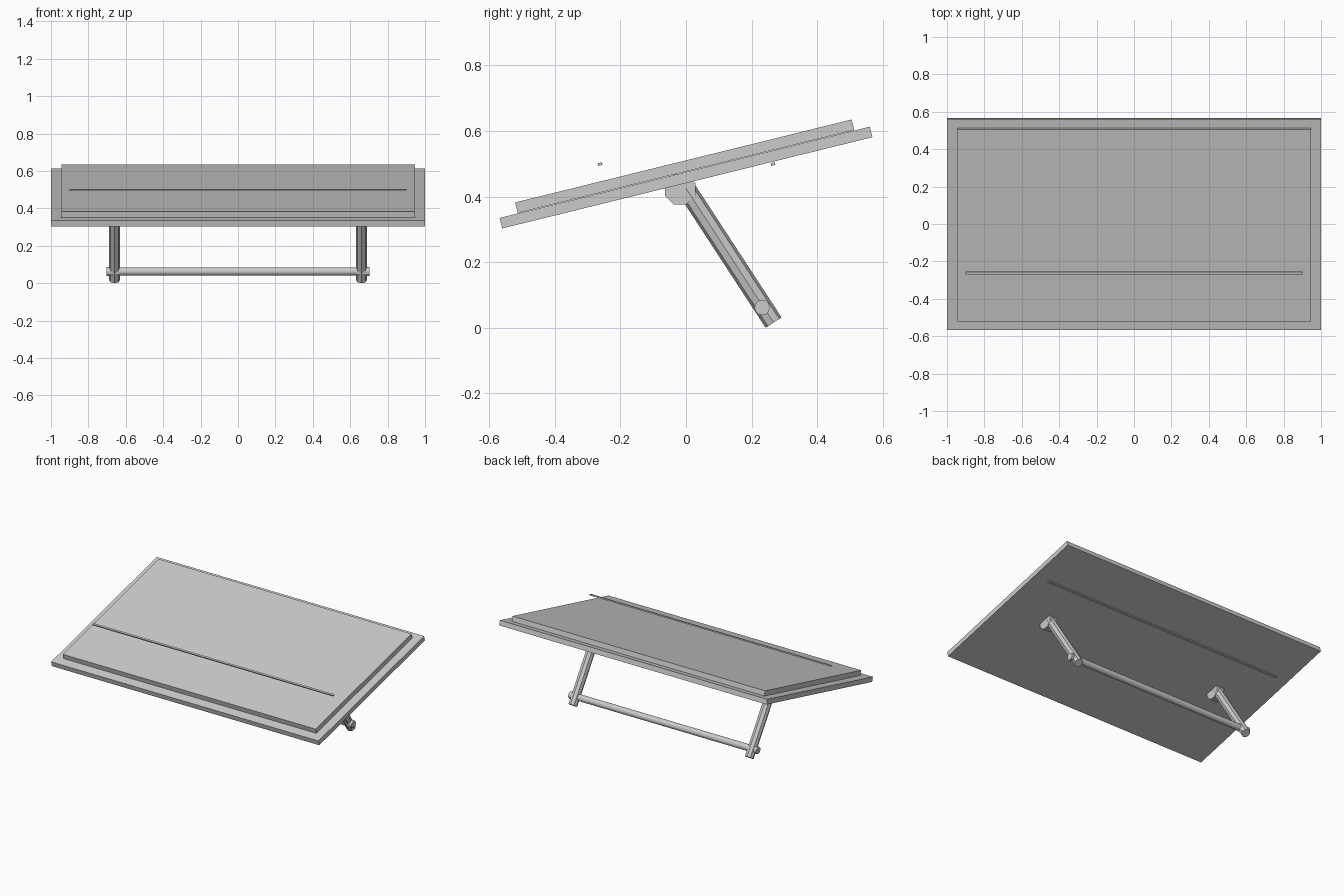
import bpy
from math import atan, atan2, hypot, pi

if "Cube" in bpy.data.objects:
    bpy.data.objects.remove(bpy.data.objects["Cube"])

TILT = atan(0.2465)


def box(name, loc, size):
    """Box tilted with the table top."""
    bpy.ops.mesh.primitive_cube_add(size=1, location=loc, rotation=(TILT, 0, 0))
    ob = bpy.context.object
    ob.name = name
    ob.scale = size
    bpy.ops.object.transform_apply(location=False, rotation=False, scale=True)
    return ob


def rod_x(name, x, y, z, radius, length, sides, spin=0.0):
    """Cylinder lying along x."""
    bpy.ops.mesh.primitive_cylinder_add(vertices=sides, radius=radius, depth=length,
                                        location=(x, y, z), rotation=(0, pi / 2, 0))
    ob = bpy.context.object
    ob.name = name
    ob.rotation_euler.rotate_axis('Z', spin)
    return ob


# Tilted top: base board and raised panel
box("base_board", (0, 0, 0.458), (2.0, 1.162, 0.033))
box("raised_panel", (0, -0.004, 0.4925), (1.89, 1.056, 0.033))

# Thin ledge above the panel and thin strip beneath the board
box("upper_strip", (0, -0.262, 0.499), (1.8, 0.013, 0.008))
box("lower_strip", (0, 0.265, 0.499), (1.8, 0.013, 0.008))

# Folding legs, hinges and crossbar end caps
top, foot = (0.0, 0.425), (0.267, 0.016)
dy, dz = foot[0] - top[0], top[1] - foot[1]
for side, s in (("left", -1), ("right", 1)):
    bpy.ops.mesh.primitive_cylinder_add(
        vertices=8, radius=0.029, depth=hypot(dy, dz),
        location=(s * 0.66, (top[0] + foot[0]) / 2, (top[1] + foot[1]) / 2),
        rotation=(atan2(dy, dz), 0, 0))
    bpy.context.object.name = side + "_leg"
    rod_x(side + "_hinge", s * 0.66, -0.018, 0.422, 0.05, 0.056, 8, pi / 8)
    rod_x(side + "_bar_cap", s * 0.669, 0.232, 0.062, 0.0235, 0.068, 12)

# Crossbar joining the legs
rod_x("crossbar", 0, 0.232, 0.062, 0.0215, 1.34, 12)
